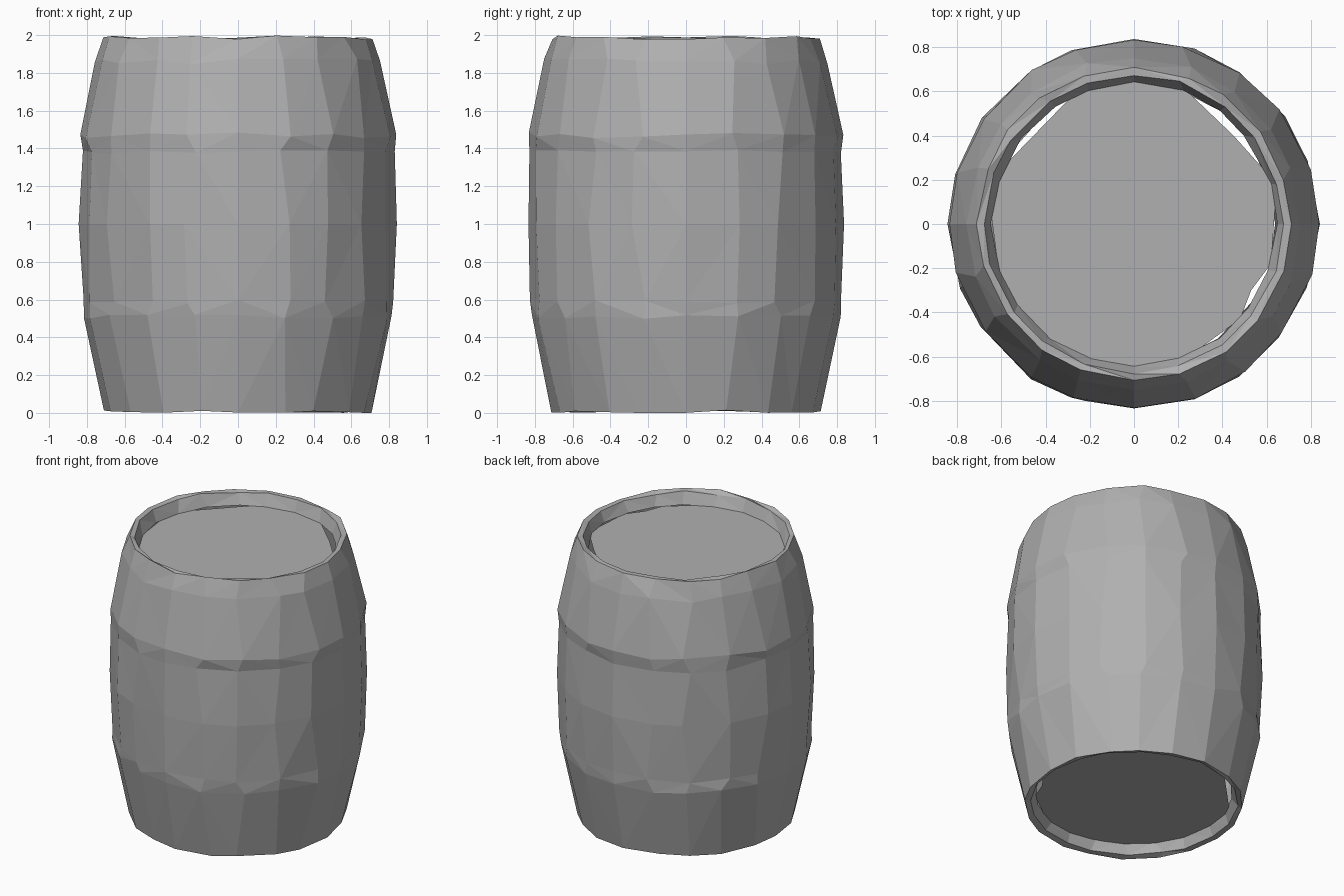
import bpy, bmesh, math, random

if "Cube" in bpy.data.objects:
    bpy.data.objects.remove(bpy.data.objects["Cube"])

random.seed(4)
SIDES = 20

grey = bpy.data.materials.new("dark_grey")
grey.diffuse_color = (0.435, 0.435, 0.435, 1)
grey.use_nodes = True
grey.node_tree.nodes["Principled BSDF"].inputs["Base Color"].default_value = grey.diffuse_color


def finish(name, bm):
    me = bpy.data.meshes.new(name)
    bm.to_mesh(me)
    bm.free()
    me.materials.append(grey)
    ob = bpy.data.objects.new(name, me)
    bpy.context.collection.objects.link(ob)
    return ob


# Barrel shell: inner bottom lip, bulging staves with hoop ridges, inner top lip
# Each entry: radius, height, height jitter
profile = [(0.645, 0.09, 0), (0.675, 0.015, 0.006), (0.71, 0.008, 0.008),
           (0.82, 0.51, 0.012), (0.823, 0.59, 0.012), (0.84, 1.0, 0.0),
           (0.827, 1.38, 0.012), (0.835, 1.47, 0.015), (0.755, 1.86, 0.015),
           (0.71, 1.988, 0.012), (0.675, 1.98, 0.008), (0.645, 1.90, 0)]
bm = bmesh.new()
rings = []
for r, z, dz in profile:
    ring = []
    for i in range(SIDES):
        wobble = 0.05 if i % 5 else 0.0
        a = math.tau * i / SIDES + random.uniform(-wobble, wobble)
        rr = r + random.uniform(-0.008, 0.004)
        ring.append(bm.verts.new((rr * math.cos(a), rr * math.sin(a),
                                  z + random.uniform(-dz, dz))))
    rings.append(ring)
for lo, hi in zip(rings, rings[1:]):
    for i in range(SIDES):
        j = (i + 1) % SIDES
        bm.faces.new((lo[i], lo[j], hi[j], hi[i]))
bmesh.ops.triangulate(bm, faces=bm.faces[:])
finish("barrel_shell", bm)

# Recessed lid and base: rough-cut boards that leave small gaps at the wall
outline = [(0.64, 0.1), (0.62, 0.21), (0.45, 0.4), (0.22, 0.62), (0.0, 0.66),
           (-0.26, 0.6), (-0.6, 0.25), (-0.65, 0.07), (-0.6, -0.3), (-0.4, -0.54),
           (-0.05, -0.66), (0.22, -0.62), (0.48, -0.43), (0.53, -0.3), (0.62, -0.18)]
for name, z, flip in (("top_lid", 1.9, False), ("bottom_lid", 0.08, True)):
    bm = bmesh.new()
    vs = [bm.verts.new((x, y, z)) for x, y in outline]
    bm.faces.new(vs[::-1] if flip else vs)
    finish(name, bm)
